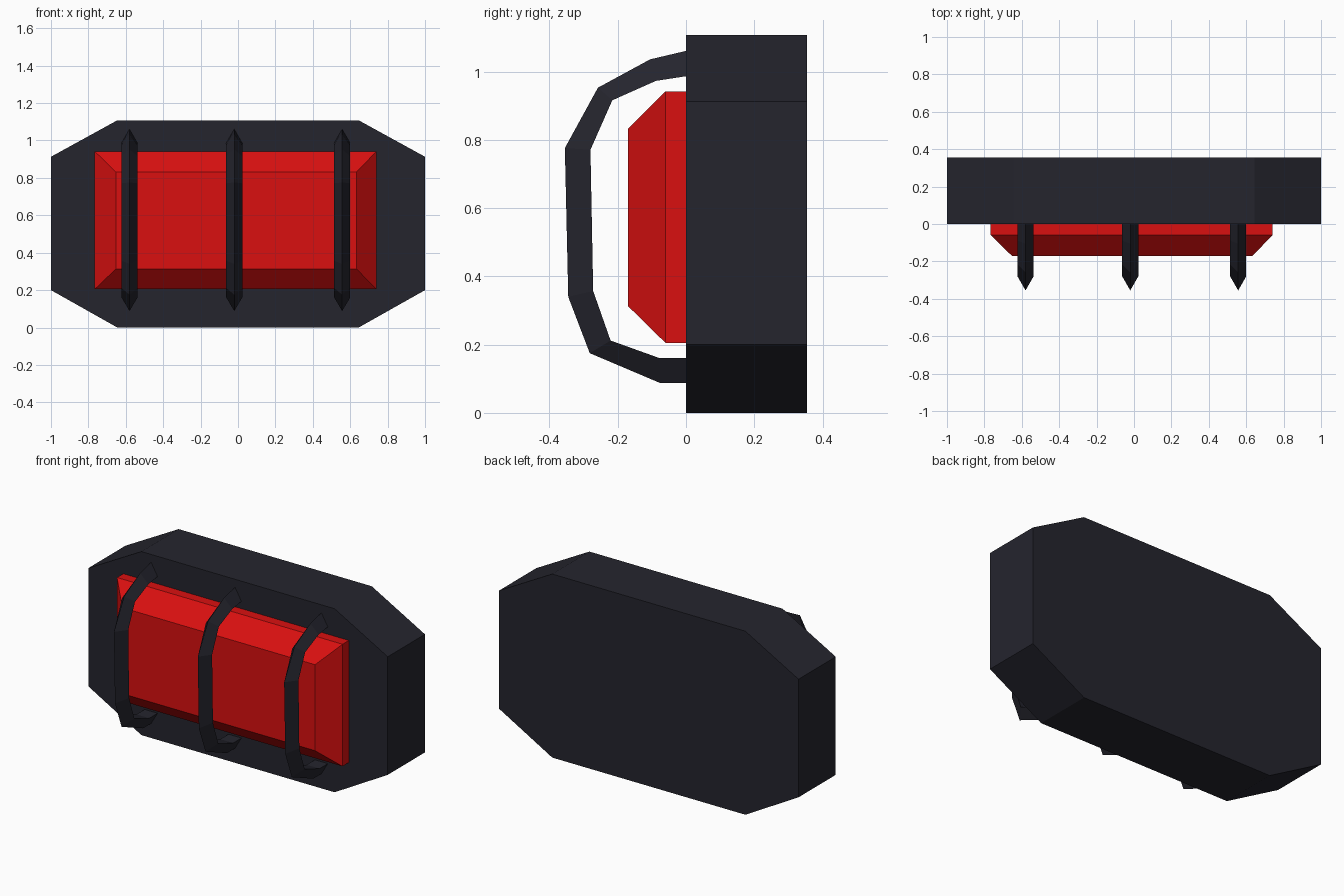
import bpy, bmesh

if "Cube" in bpy.data.objects:
    bpy.data.objects.remove(bpy.data.objects["Cube"])


def material(name, rgb):
    m = bpy.data.materials.new(name)
    m.diffuse_color = (*rgb, 1)
    m.use_nodes = True
    m.node_tree.nodes["Principled BSDF"].inputs["Base Color"].default_value = m.diffuse_color
    return m


DARK = material("dark_housing", (0.018, 0.018, 0.027))
RED = material("red_lens", (0.70, 0.005, 0.005))


def loft(name, rings, mat):
    """Skin a list of equal-sized closed rings and cap both ends."""
    bm = bmesh.new()
    loops = [[bm.verts.new(p) for p in ring] for ring in rings]
    for a, b in zip(loops, loops[1:]):
        n = len(a)
        for i in range(n):
            j = (i + 1) % n
            bm.faces.new((a[i], a[j], b[j], b[i]))
    bm.faces.new(loops[0])
    bm.faces.new(loops[-1])
    bmesh.ops.recalc_face_normals(bm, faces=bm.faces)
    me = bpy.data.meshes.new(name)
    bm.to_mesh(me)
    bm.free()
    me.materials.append(mat)
    ob = bpy.data.objects.new(name, me)
    bpy.context.collection.objects.link(ob)
    return ob


# Housing: elongated octagon extruded front to back
half = [(0.645, 0), (1, 0.2), (1, 0.913), (0.645, 1.108)]
outline = half + [(-x, z) for x, z in reversed(half)]
loft("housing", [[(x, y, z) for x, z in outline] for y in (0, 0.355)], DARK)


# Lens: rectangular block with a bevelled front
def rect(y, x0, x1, z0, z1):
    return [(x0, y, z0), (x1, y, z0), (x1, y, z1), (x0, y, z1)]


loft("lens", [rect(0.01, -0.766, 0.74, 0.205, 0.942),
              rect(-0.06, -0.766, 0.74, 0.205, 0.942),
              rect(-0.17, -0.653, 0.634, 0.313, 0.832)], RED)

# Guard bars: triangular section, sharp ridge outward, as (y, z) paths
ridge = [(0.01, 1.063), (-0.105, 1.036), (-0.258, 0.953), (-0.355, 0.776),
         (-0.345, 0.34), (-0.282, 0.175), (-0.077, 0.088), (0.01, 0.088)]
inner = [(0.01, 0.988), (-0.088, 0.973), (-0.216, 0.916), (-0.28, 0.771),
         (-0.272, 0.357), (-0.221, 0.212), (-0.079, 0.161), (0.01, 0.161)]
W = 0.043
for side, cx in (("left", -0.58), ("middle", -0.02), ("right", 0.557)):
    rings = [[(cx, *r), (cx - W, *i), (cx + W, *i)]
             for r, i in zip(ridge, inner)]
    loft("guard_bar_" + side, rings, DARK)
